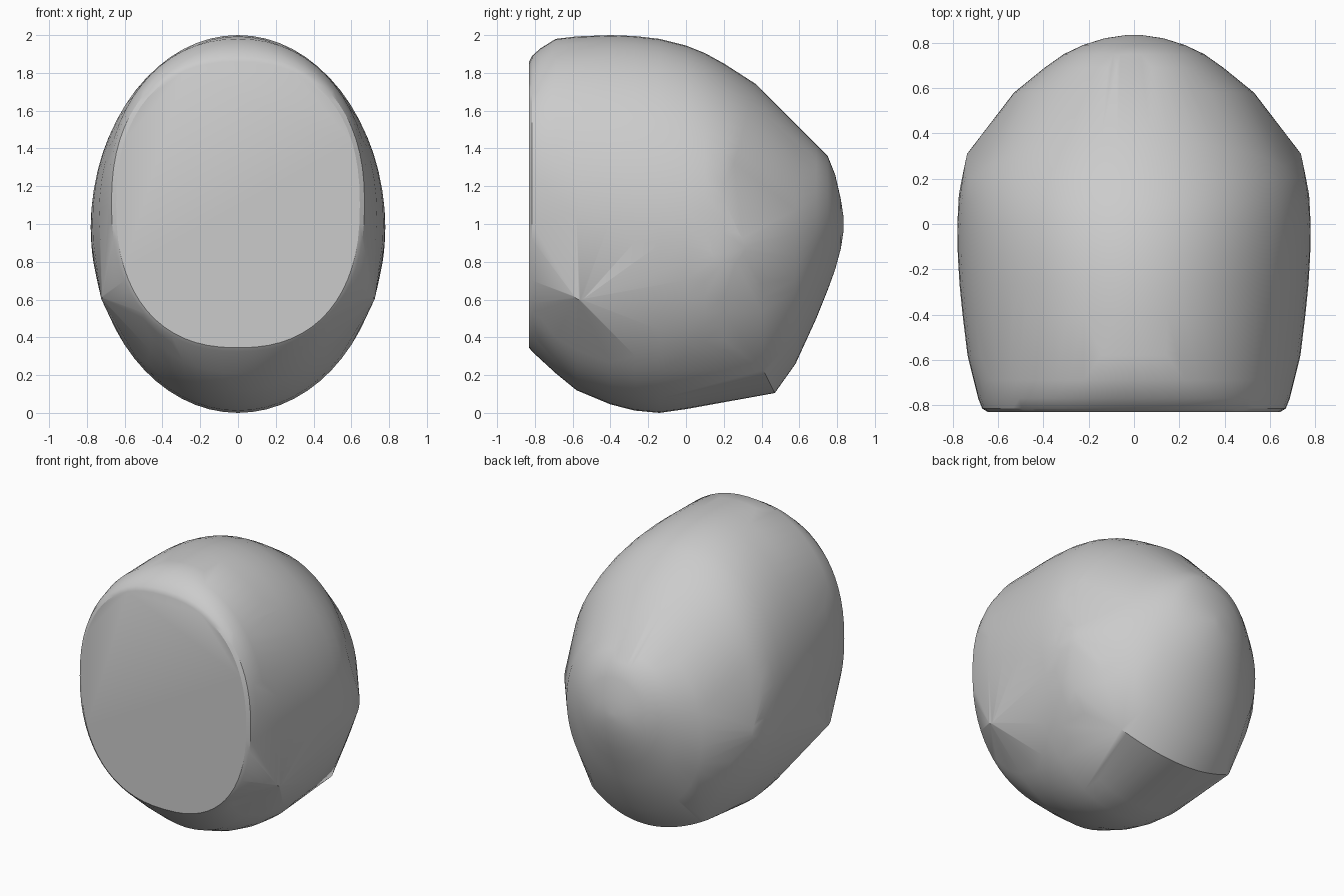
import bpy, bmesh, math

if "Cube" in bpy.data.objects:
    bpy.data.objects.remove(bpy.data.objects["Cube"])

SEG = 64
points = []


def arc_power(v, n):
    return math.copysign(abs(v) ** (2 / n), v)


def ring(y, half_width, z_low, z_high, n=2.0, lower_only=False):
    """Upright oval cross-section at depth y."""
    mid, half = (z_low + z_high) / 2, (z_high - z_low) / 2
    for i in range(SEG):
        a = 2 * math.pi * i / SEG
        if lower_only and math.sin(a) > 0:
            continue
        points.append((half_width * arc_power(math.cos(a), n), y,
                       mid + half * arc_power(math.sin(a), n)))


def side_disc(x, y, z, radius, slope):
    """Round pivot pad on both sides, tilted to follow the shell."""
    for i in range(24):
        a = 2 * math.pi * i / 24
        dy = radius * math.cos(a)
        for s in (-1, 1):
            points.append((s * (x + slope * dy), y + dy, z + radius * math.sin(a)))


# Flat face opening with its rounded rim
ring(-0.83, 0.645, 0.345, 1.86, 2.35)
ring(-0.815, 0.67, 0.325, 1.89, 2.3)
ring(-0.77, 0.688, 0.285, 1.93, 2.25)
ring(-0.69, 0.705, 0.21, 1.98, 2.15)

# Crown and jaw
for section in ((-0.58, 0.735, 0.12, 1.993), (-0.4, 0.757, 0.045, 2.0),
                (-0.27, 0.77, 0.012, 1.995), (-0.14, 0.778, 0.0, 1.98),
                (0.0, 0.78, 0.02, 1.945), (0.1, 0.775, 0.04, 1.905),
                (0.2, 0.76, 0.06, 1.85)):
    ring(*section)

# Slanted rear edge of the crown
for i in range(33):
    a = math.pi * i / 32
    z = 0.95 + 0.79 * math.sin(a)
    points.append((0.75 * math.cos(a), 0.22 + (z - 1.2) * 0.28, z))

# Neck rim, curving forward toward the sides
for i in range(25):
    x = -0.45 + 0.9 * i / 24
    points.append((x, 0.47 - 0.3 * x * x, 0.105 + 0.6 * x * x))
ring(0.4, 0.66, 0.1, 1.75, lower_only=True)

# Rounded back
for section in ((0.58, 0.53, 0.26, 1.52), (0.69, 0.395, 0.5, 1.42),
                (0.75, 0.31, 0.65, 1.36), (0.79, 0.225, 0.76, 1.26),
                (0.82, 0.13, 0.87, 1.13), (0.835, 0.03, 0.97, 1.03)):
    ring(*section)

# Side pivots
side_disc(0.755, 0.22, 0.88, 0.09, -0.2)
side_disc(0.722, -0.56, 0.64, 0.04, 0.12)

# Wrap everything in one convex shell
bm = bmesh.new()
for p in points:
    bm.verts.new(p)
bmesh.ops.remove_doubles(bm, verts=bm.verts, dist=0.002)
hull = bmesh.ops.convex_hull(bm, input=bm.verts)
loose = [v for v in bm.verts if not v.link_faces]
bmesh.ops.delete(bm, geom=loose, context='VERTS')
bmesh.ops.dissolve_limit(bm, angle_limit=math.radians(0.5),
                         verts=bm.verts, edges=bm.edges)
bmesh.ops.recalc_face_normals(bm, faces=bm.faces)

mesh = bpy.data.meshes.new("helmet_shell")
bm.to_mesh(mesh)
bm.free()
shell = bpy.data.objects.new("helmet_shell", mesh)
bpy.context.collection.objects.link(shell)

grey = bpy.data.materials.new("light_grey")
grey.diffuse_color = (0.6, 0.6, 0.6, 1)
grey.use_nodes = True
grey.node_tree.nodes["Principled BSDF"].inputs["Base Color"].default_value = grey.diffuse_color
mesh.materials.append(grey)

bpy.context.view_layer.objects.active = shell
shell.select_set(True)
bpy.ops.object.shade_smooth_by_angle(angle=math.radians(30))
